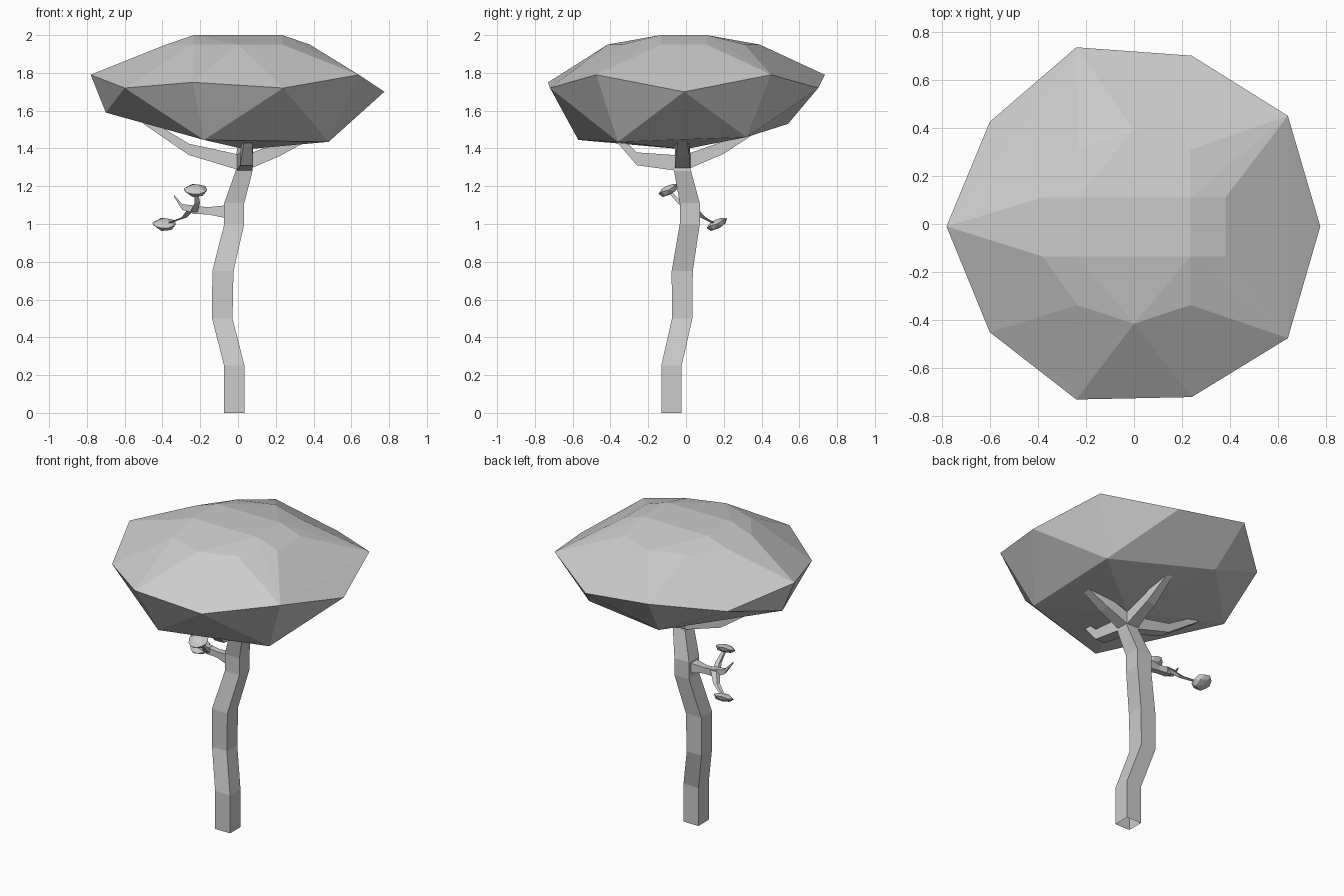
import bpy, bmesh
from mathutils import Vector, Matrix

if "Cube" in bpy.data.objects:
    bpy.data.objects.remove(bpy.data.objects["Cube"])


def finish(name, bm):
    bmesh.ops.recalc_face_normals(bm, faces=bm.faces)
    mesh = bpy.data.meshes.new(name)
    bm.to_mesh(mesh)
    bm.free()
    ob = bpy.data.objects.new(name, mesh)
    bpy.context.collection.objects.link(ob)
    return ob


def square_tube(name, axis, sections, cap_start=True):
    """Loft square sections (x, y, z, half width) lying across the given axis."""
    bm = bmesh.new()
    a, b = [Vector(v) for v in {'x': ((0, 1, 0), (0, 0, 1)),
                                'y': ((1, 0, 0), (0, 0, 1)),
                                'z': ((1, 0, 0), (0, 1, 0))}[axis]]
    rings = []
    for x, y, z, h in sections:
        c = Vector((x, y, z))
        rings.append([bm.verts.new(c + a * h * i + b * h * j)
                      for i, j in ((-1, -1), (1, -1), (1, 1), (-1, 1))])
    for r, s in zip(rings, rings[1:]):
        for i in range(4):
            k = (i + 1) % 4
            bm.faces.new((r[i], r[k], s[k], s[i]))
    if cap_start:
        bm.faces.new(rings[0])
    bm.faces.new(rings[-1])
    return finish(name, bm)


# Crooked trunk, open underneath
square_tube("trunk", 'z', [
    (-0.02, -0.077, 0, .054), (-0.02, -0.077, .25, .054),
    (-0.083, -0.02, .5, .054), (-0.08, -0.02, .75, .056),
    (-0.02, 0.02, 1.0, .053), (-0.02, 0.02, 1.11, .053),
    (0.032, -0.018, 1.28, .045), (0.035, -0.018, 1.36, .03)], cap_start=False)

# Four crown branches
square_tube("branch_right", 'x', [(.03, -.018, 1.32, .042), (.22, -.018, 1.395, .036), (.44, -.018, 1.50, .02)])
square_tube("branch_left", 'x', [(.03, -.018, 1.32, .042), (-.26, -.018, 1.395, .03), (-.5, -.018, 1.55, .02)])
square_tube("branch_front", 'y', [(.032, -.018, 1.32, .042), (.045, -.26, 1.345, .034), (.055, -.37, 1.46, .022)])
square_tube("branch_back", 'y', [(.032, -.018, 1.32, .042), (.035, .2, 1.405, .033), (.035, .38, 1.51, .02)])

# Faceted canopy: coarse underside, rim, and flattened top
POINTS = [
    (.775, -.01, 1.70), (.24, .70, 1.72), (-.6, .425, 1.72), (-.6, -.45, 1.72), (.24, -.72, 1.72),
    (.64, .45, 1.79), (-.24, .735, 1.79), (-.78, -.01, 1.79), (-.24, -.73, 1.75), (.64, -.475, 1.79),
    (.48, -.36, 1.435), (-.18, -.57, 1.445), (-.70, 0, 1.59), (-.18, .54, 1.53), (.48, .32, 1.46),
    (.04, -.01, 1.395),
    (0, -.415, 1.95), (0, .39, 1.95)]
for sx in (-1, 1):
    for y in (-.135, .11):
        POINTS += [(.235 * sx, y, 2.0), (.38 * sx, y, 1.95)]
    POINTS += [(.235 * sx, -.337, 1.95), (.235 * sx, .31, 1.95)]


def canopy(name):
    bm = bmesh.new()
    for p in POINTS:
        bm.verts.new(p)
    out = bmesh.ops.convex_hull(bm, input=bm.verts)
    junk = {g for g in out["geom_interior"] + out["geom_unused"] if isinstance(g, bmesh.types.BMVert)}
    bmesh.ops.delete(bm, geom=list(junk), context='VERTS')
    return finish(name, bm)


canopy("canopy")

# Small side branch with three twigs
square_tube("side_branch", 'x', [(-.06, .02, 1.065, .034), (-.16, .025, 1.07, .019), (-.24, .03, 1.075, .022)])
square_tube("twig_upper", 'z', [(-.235, .03, 1.06, .02), (-.215, -.03, 1.11, .014), (-.22, -.09, 1.175, .009)])
square_tube("twig_lower", 'z', [(-.235, .03, 1.09, .022), (-.285, .09, 1.035, .014), (-.38, .155, 1.0, .009)])
square_tube("twig_left", 'x', [(-.22, .03, 1.075, .022), (-.295, .02, 1.09, .015), (-.34, .0, 1.15, .005)])

# Tilted leaf tufts, small copies of the canopy shape
for name, pos in (("tuft_upper", (-.225, -.09, 1.18)), ("tuft_lower", (-.39, .165, 1.0))):
    tuft = canopy(name)
    tuft.data.transform(Matrix.Translation(pos) @ Matrix.Rotation(.42, 4, 'X')
                        @ Matrix.Scale(.08, 4) @ Matrix.Translation((0, 0, -1.7)))
